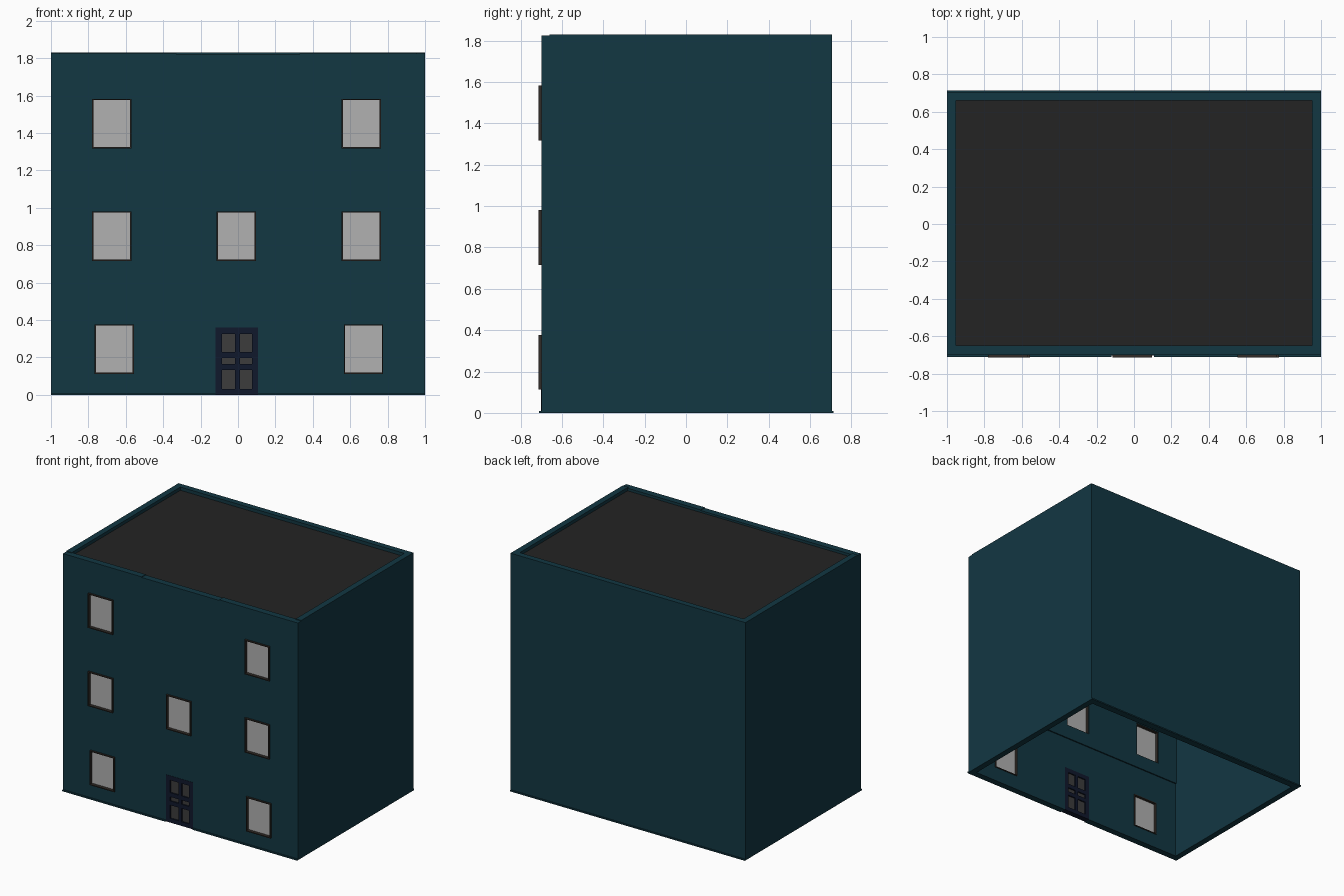
import bpy, bmesh

if "Cube" in bpy.data.objects:
    bpy.data.objects.remove(bpy.data.objects["Cube"])

def material(name, rgb):
    m = bpy.data.materials.new(name)
    m.diffuse_color = (*rgb, 1)
    m.use_nodes = True
    m.node_tree.nodes["Principled BSDF"].inputs["Base Color"].default_value = m.diffuse_color
    return m

WALL = material("wall_teal", (0.006, 0.038, 0.055))
ROOF = material("roof_grey", (0.017, 0.017, 0.017))
FRAME = material("frame_dark", (0.03, 0.024, 0.02))
GLASS = material("glass_grey", (0.44, 0.44, 0.44))
DOOR = material("door_navy", (0.005, 0.009, 0.025))
PANE = material("pane_grey", (0.045, 0.045, 0.045))

def pierced(name, rect, y0, y1, mat, holes=()):
    """Upright slab over rect (x0, x1, z0, z1), with rectangular through-holes."""
    rects = [rect, *holes]
    xs = sorted({v for r in rects for v in r[:2]})
    zs = sorted({v for r in rects for v in r[2:]})
    bm = bmesh.new()
    for xa, xb in zip(xs, xs[1:]):
        for za, zb in zip(zs, zs[1:]):
            cx, cz = (xa + xb) / 2, (za + zb) / 2
            if any(h[0] < cx < h[1] and h[2] < cz < h[3] for h in holes):
                continue
            bm.faces.new([bm.verts.new((x, y0, z)) for x, z in
                          ((xa, za), (xb, za), (xb, zb), (xa, zb))])
    bmesh.ops.remove_doubles(bm, verts=bm.verts, dist=1e-5)
    # solid thickness: copy the sheet backwards and wall the open edges
    front = bm.faces[:]
    ext = bmesh.ops.extrude_face_region(bm, geom=front, use_keep_orig=True)
    for v in ext["geom"]:
        if isinstance(v, bmesh.types.BMVert):
            v.co.y = y1
    bmesh.ops.recalc_face_normals(bm, faces=bm.faces)
    me = bpy.data.meshes.new(name)
    bm.to_mesh(me)
    bm.free()
    me.materials.append(mat)
    ob = bpy.data.objects.new(name, me)
    bpy.context.collection.objects.link(ob)
    return ob

def inset(r, d):
    return (r[0] + d, r[1] - d, r[2] + d, r[3] - d)

# Openings in the front wall
W, H = 0.21, 0.265
lower = [(x, x + W, 0.112, 0.112 + H) for x in (-0.766, 0.566)]
upper = [(x, x + W, 0.716, 0.716 + H) for x in (-0.78, -0.115, 0.554)]
upper += [(x, x + W, 1.318, 1.318 + H) for x in (-0.78, 0.554)]
door = (-0.12, 0.108, 0.0, 0.36)

# Front wall: thinner ground floor, thicker upper floors with lowered middle top
pierced("front_wall_ground", (-1, 1, 0, 0.61), -0.70, -0.66, WALL, lower + [door])
pierced("front_wall_upper", (-1, 1, 0.61, 1.825), -0.70, -0.65, WALL,
        upper + [(-0.33, 0.33, 1.82, 1.825)])

# Back and side walls
pierced("back_wall", (-1, 1, 0, 1.83), 0.66, 0.705, WALL)
for side, x in (("left", -1), ("right", 0.953)):
    pierced(side + "_wall", (x, x + 0.047, 0, 1.83), -0.66, 0.66, WALL)

# Roof deck sunk behind the parapet
pierced("roof_deck", (-0.953, 0.953, 1.785, 1.805), -0.65, 0.66, ROOF)

# Low base strips
pierced("base_strip_back", (-1, 1, 0, 0.01), 0.705, 0.713, WALL)
pierced("base_strip_front_left", (-1, door[0], 0, 0.01), -0.71, -0.70, WALL)
pierced("base_strip_front_right", (door[1], 1, 0, 0.01), -0.71, -0.70, WALL)

# Windows: projecting frame with recessed glass
for i, r in enumerate(lower + upper):
    hole = inset(r, 0.007)
    pierced(f"window_frame_{i}", r, -0.714, -0.655, FRAME, [hole])
    pierced(f"window_glass_{i}", hole, -0.69, -0.675, GLASS)

# Door: frame with six panes
panes = [(xa, xb, za, zb)
         for xa, xb in ((-0.086, -0.017), (0.01, 0.075))
         for za, zb in ((0.032, 0.134), (0.166, 0.198), (0.23, 0.326))]
pierced("door_frame", door, -0.702, -0.658, DOOR, panes)
for i, p in enumerate(panes):
    pierced(f"door_pane_{i}", p, -0.692, -0.668, PANE)
